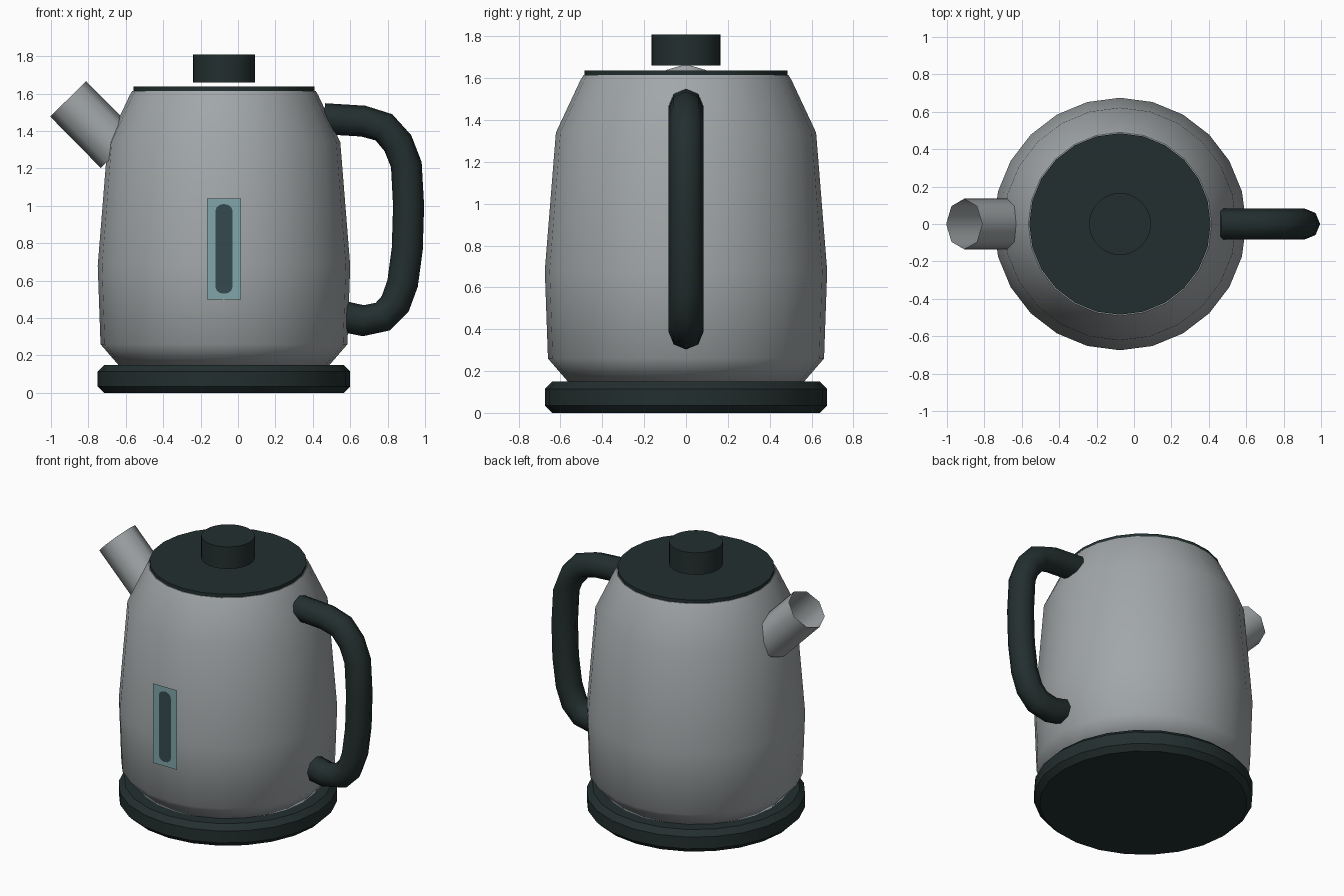
import bpy, bmesh, math
from mathutils import Vector

if "Cube" in bpy.data.objects:
    bpy.data.objects.remove(bpy.data.objects["Cube"])

AXIS_X = -0.075   # vertical axis of the round parts


def material(name, rgb):
    m = bpy.data.materials.new(name)
    m.diffuse_color = (*rgb, 1)
    m.use_nodes = True
    m.node_tree.nodes["Principled BSDF"].inputs["Base Color"].default_value = m.diffuse_color
    return m


STEEL = material("brushed steel", (0.36, 0.385, 0.395))
DARK = material("dark plastic", (0.017, 0.028, 0.028))
GLASS = material("window teal", (0.22, 0.38, 0.40))
WATER = material("window slot", (0.035, 0.068, 0.08))


def finish(name, bm, mat, angle=30):
    mesh = bpy.data.meshes.new(name)
    bm.to_mesh(mesh)
    bm.free()
    mesh.materials.append(mat)
    ob = bpy.data.objects.new(name, mesh)
    bpy.context.collection.objects.link(ob)
    bpy.ops.object.select_all(action='DESELECT')
    ob.select_set(True)
    bpy.context.view_layer.objects.active = ob
    if angle:
        bpy.ops.object.shade_smooth_by_angle(angle=math.radians(angle))
    return ob


def skin(name, rings, mat, caps=True, angle=30):
    """Join equal rings of points with quads."""
    bm = bmesh.new()
    loops = [[bm.verts.new(p) for p in r] for r in rings]
    n = len(loops[0])
    for a, b in zip(loops, loops[1:]):
        for i in range(n):
            j = (i + 1) % n
            bm.faces.new((a[i], a[j], b[j], b[i]))
    if caps:
        bm.faces.new(loops[0][::-1])
        bm.faces.new(loops[-1])
    bmesh.ops.recalc_face_normals(bm, faces=bm.faces)
    return finish(name, bm, mat, angle)


def lathe(name, profile, mat, n=24, angle=30):
    turn = [2 * math.pi * i / n for i in range(n)]
    return skin(name, [[(AXIS_X + r * math.cos(t), r * math.sin(t), z) for t in turn]
                       for r, z in profile], mat, angle=angle)


def tube(name, path, r, mat, caps=True, n=8):
    """Sweep a ring along a path of (x, z) points in the y = 0 plane."""
    pts = [Vector((x, 0, z)) for x, z in path]
    side = Vector((0, 1, 0))
    rings = []
    for i, p in enumerate(pts):
        d = (pts[min(i + 1, len(pts) - 1)] - pts[max(i - 1, 0)]).normalized()
        up = d.cross(side)
        rings.append([p + r * (math.cos(2 * math.pi * k / n) * side
                               + math.sin(2 * math.pi * k / n) * up) for k in range(n)])
    return skin(name, rings, mat, caps, angle=50)


def plate(name, outline, y, mat):
    """Flat sheet facing the front."""
    bm = bmesh.new()
    bm.faces.new([bm.verts.new((x, y, z)) for x, z in outline])
    return finish(name, bm, mat, angle=0)


# Round parts
lathe("base", [(0.64, 0), (0.675, 0.035), (0.675, 0.115), (0.64, 0.15)], DARK)
lathe("body", [(0.565, 0.15), (0.66, 0.26), (0.675, 0.68), (0.622, 1.34),
               (0.505, 1.59), (0.49, 1.615)], STEEL, angle=50)
lathe("lid", [(0.485, 1.605), (0.485, 1.637)], DARK)
lathe("knob", [(0.165, 1.66), (0.165, 1.81)], DARK, n=32)

# Handle and open spout
tube("handle", [(0.46, 1.466), (0.67, 1.453), (0.78, 1.42), (0.855, 1.335), (0.9, 1.22),
                (0.912, 1.0), (0.905, 0.77), (0.88, 0.585), (0.84, 0.475), (0.775, 0.408),
                (0.67, 0.386), (0.53, 0.415)], 0.083, DARK)
tube("spout", [(-0.637, 1.297), (-0.908, 1.572)], 0.135, STEEL, caps=False)

# Water level window: pane and rounded slot
plate("window_pane", [(-0.165, 0.5), (0.015, 0.5), (0.015, 1.04), (-0.165, 1.04)], -0.676, GLASS)
slot = []
for zc, start in ((0.565, 180), (0.975, 0)):
    for k in range(7):
        a = math.radians(start + 30 * k)
        slot.append((AXIS_X + 0.045 * math.cos(a), zc + 0.035 * math.sin(a)))
plate("window_slot", slot, -0.679, WATER)
